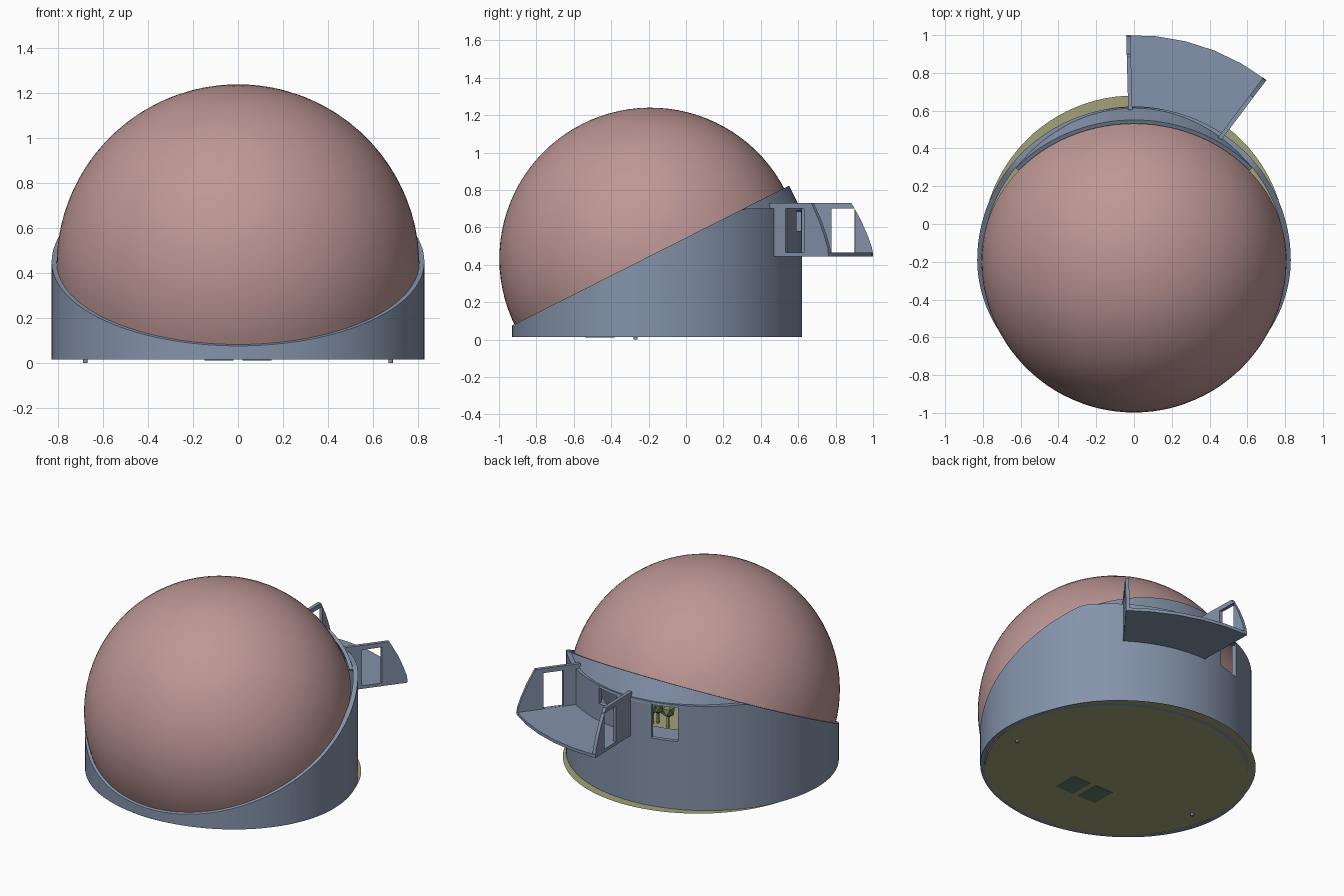
import bpy, bmesh, random
from math import sin, cos, atan, radians, pi, sqrt
from mathutils import Matrix, Vector

if "Cube" in bpy.data.objects:
    bpy.data.objects.remove(bpy.data.objects["Cube"])

random.seed(4)
SLOPE, CY, CZ = 0.505, -0.19, 0.449      # tilted rim plane through (0, CY, CZ)
TILT = atan(SLOPE)
HUB = Vector((0, -0.15, 0))              # centre of the balcony sector


def mat(name, r, g, b):
    m = bpy.data.materials.new(name)
    m.diffuse_color = (r, g, b, 1)
    m.use_nodes = True
    m.node_tree.nodes["Principled BSDF"].inputs["Base Color"].default_value = m.diffuse_color
    return m


PINK = mat("dome_pink", 0.51, 0.31, 0.30)
BLUE = mat("wall_blue", 0.23, 0.29, 0.40)
SOIL = mat("ground_olive", 0.36, 0.36, 0.19)
GREEN = mat("leaf_green", 0.16, 0.24, 0.10)
POOL = mat("pool_green", 0.12, 0.20, 0.14)


def make(name, bm, material=None, smooth=True):
    bmesh.ops.recalc_face_normals(bm, faces=bm.faces)
    me = bpy.data.meshes.new(name)
    bm.to_mesh(me)
    bm.free()
    ob = bpy.data.objects.new(name, me)
    bpy.context.collection.objects.link(ob)
    if material:
        me.materials.append(material)
    if smooth:
        bpy.ops.object.select_all(action='DESELECT')
        ob.select_set(True)
        bpy.context.view_layer.objects.active = ob
        bpy.ops.object.shade_smooth_by_angle(angle=radians(30))
    return ob


def box(name, size, matrix, material=None):
    bm = bmesh.new()
    bmesh.ops.create_cube(bm, size=1, matrix=matrix @ Matrix.Diagonal((*size, 1)))
    return make(name, bm, material, False)


def cut(ob, cutter):
    mod = ob.modifiers.new("opening", 'BOOLEAN')
    mod.operation, mod.solver, mod.object = 'DIFFERENCE', 'EXACT', cutter
    cutter.hide_render = True
    bpy.context.view_layer.objects.active = ob
    bpy.ops.object.modifier_apply(modifier=mod.name)
    bpy.data.objects.remove(cutter)


def sweep(name, sections, closed, material):
    """Bridge equal-length cross-sections into a solid."""
    bm = bmesh.new()
    rings = [[bm.verts.new(p) for p in s] for s in sections]
    n, k = len(rings), len(rings[0])
    for i in range(n if closed else n - 1):
        a, b = rings[i], rings[(i + 1) % n]
        for j in range(k):
            bm.faces.new((a[j], a[(j + 1) % k], b[(j + 1) % k], b[j]))
    if not closed:
        bm.faces.new(rings[0])
        bm.faces.new(rings[-1])
    return make(name, bm, material)


def radial(deg, r, z):
    a = radians(deg)
    return HUB + Vector((r * cos(a), r * sin(a), z))


def radial_frame(deg, r, z):
    return Matrix.Translation(radial(deg, r, z)) @ Matrix.Rotation(radians(deg), 4, 'Z')


# tilted hemispherical dome
bm = bmesh.new()
bmesh.ops.create_uvsphere(bm, u_segments=96, v_segments=48, radius=0.808)
bmesh.ops.delete(bm, geom=[v for v in bm.verts if v.co.z < -0.001], context='VERTS')
bm.transform(Matrix.Translation((0, CY, 0.432)) @ Matrix.Rotation(TILT, 4, 'X'))
make("dome", bm, PINK)

# drum wall, cut by the slanted plane in front and level at the back
def drum_section(t):
    def plan(s):
        return 0.83 * s * cos(t), CY + (0.81 if sin(t) > 0 else 0.74) * s * sin(t)
    (xo, yo), (xi, yi) = plan(1), plan(0.965)
    top = lambda y: min(0.70, CZ + SLOPE * (y - CY))
    return [(xo, yo, 0.015), (xo, yo, top(yo)), (xi, yi, top(yi)), (xi, yi, 0.015)]


wall = sweep("drum_wall", [drum_section(2 * pi * i / 128) for i in range(128)], True, BLUE)
cut(wall, box("door_cutter", (0.2, 0.165, 0.23), radial_frame(109, 0.77, 0.575)))
cut(wall, box("window_cutter", (0.2, 0.15, 0.11), radial_frame(79, 0.77, 0.635)))

# tilted collar between the level wall top and the dome
def collar_section(deg):
    a = radians(deg)
    out = []
    for r, low in ((0.83, 0), (0.83, 1), (0.808, 1), (0.808, 0)):
        x, y = r * cos(a), r * sin(a)
        t = (max(0, CZ + y * sin(TILT) - 0.69) / cos(TILT) + 0.01) * low
        out.append((x, CY + y * cos(TILT) + t * sin(TILT),
                    CZ + y * sin(TILT) - t * cos(TILT)))
    return out


sweep("dome_collar", [collar_section(41 + 98 * i / 48) for i in range(49)], False, BLUE)

# ground disc, feet and pools
bm = bmesh.new()
bmesh.ops.create_circle(bm, cap_ends=True, segments=96, radius=0.806,
                        matrix=Matrix.Translation((0, -0.126, 0.015)))
make("ground_disc", bm, SOIL, False)
for s in (-1, 1):
    bm = bmesh.new()
    bmesh.ops.create_cone(bm, cap_ends=True, segments=16, radius1=0.01, radius2=0.01,
                          depth=0.015, matrix=Matrix.Translation((s * 0.68, -0.27, 0.0075)))
    make("foot", bm, BLUE)
    box("pool", (0.13, 0.16, 0.006), Matrix.Translation((s * 0.085, -0.46, 0.014)), POOL)

# balcony floor sector
A0, A1 = 52.5, 92.0
floor = []
for i in range(6):
    d = A0 + (A1 - A0) * i / 5
    floor.append([radial(d, r, z) for r, z in
                  ((0.75, 0.445), (1.15, 0.445), (1.15, 0.465), (0.75, 0.465))])
sweep("balcony_floor", floor, False, BLUE)

# balcony side walls with a doorway and a curved sloping outer edge
PROFILE = [(0.755, 0.445), (1.15, 0.445), (1.145, 0.49), (1.12, 0.56), (1.085, 0.64),
           (1.035, 0.73), (0.755, 0.73)]
for deg, hole in ((53.0, 0.925), (91.5, 0.99)):
    side = Vector((-sin(radians(deg)), cos(radians(deg)), 0)) * 0.011
    panel = sweep("balcony_side_wall",
                  [[radial(deg, r, z) + side * s for r, z in PROFILE] for s in (-1, 1)],
                  False, BLUE)
    cut(panel, box("doorway_cutter", (0.125, 0.1, 0.235), radial_frame(deg, hole, 0.583)))

# inner landing behind the doors
landing = []
for i in range(17):
    d = 45 + 80 * i / 16
    landing.append([radial(d, r, z) for r, z in
                    ((0.60, 0.44), (0.75, 0.44), (0.75, 0.455), (0.60, 0.455))])
sweep("inner_landing", landing, False, BLUE)

# garden trees seen through the openings
for i in range(14):
    a, r = random.uniform(0, 2 * pi), 0.6 * sqrt(random.random())
    x, y, h = r * cos(a), -0.15 + r * sin(a) * 0.85, random.uniform(0.06, 0.1)
    if abs(x) < 0.2 and y < -0.33:
        continue
    h = min(h, 0.12 + max(0, y + 0.5))
    box("tree_trunk", (0.012, 0.012, h), Matrix.Translation((x, y, 0.015 + h / 2)), SOIL)
    bm = bmesh.new()
    bmesh.ops.create_icosphere(bm, subdivisions=1, radius=0.045,
                               matrix=Matrix.Translation((x, y, 0.03 + h)))
    make("tree_crown", bm, GREEN, False)
